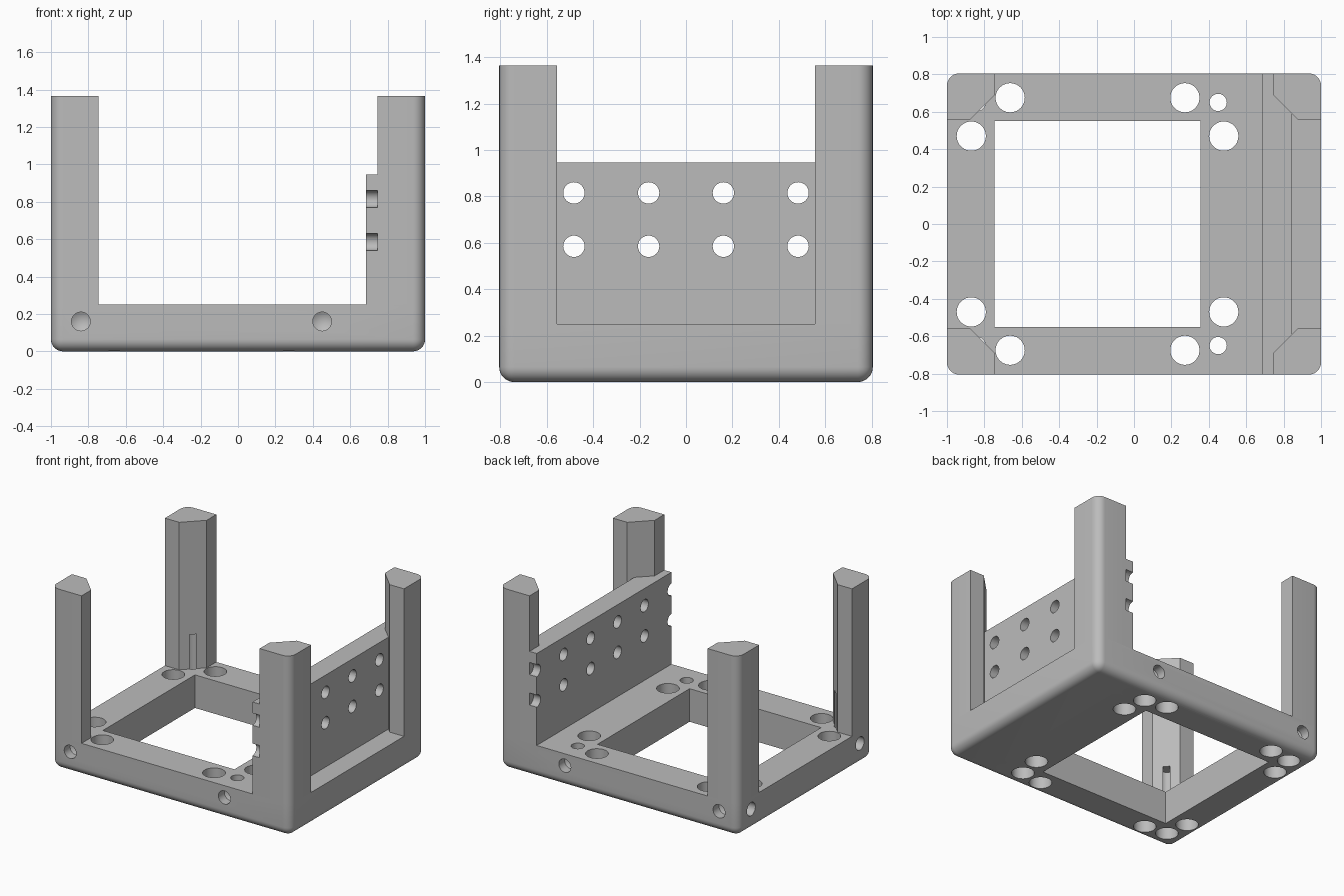
import bpy, bmesh, math
from mathutils import Vector

if "Cube" in bpy.data.objects:
    bpy.data.objects.remove(bpy.data.objects["Cube"])

grey = bpy.data.materials.new("plain_grey")
grey.use_nodes = True
grey.diffuse_color = (0.5, 0.5, 0.5, 1)
grey.node_tree.nodes["Principled BSDF"].inputs["Base Color"].default_value = (0.5, 0.5, 0.5, 1)

HALF_Y, HEIGHT, FLOOR, ROUND = 0.805, 1.365, 0.25, 0.065
POST_X, POST_Y, CHAMFER = 0.745, 0.555, 0.135
PIN_X, PIN_Y = 0.84, 0.65        # screw axes in the corners
FRAME_X = -0.195                 # centre of the square opening


def make(name, bm):
    bmesh.ops.recalc_face_normals(bm, faces=bm.faces)
    mesh = bpy.data.meshes.new(name)
    bm.to_mesh(mesh)
    bm.free()
    mesh.materials.append(grey)
    obj = bpy.data.objects.new(name, mesh)
    bpy.context.collection.objects.link(obj)
    return obj


def box(lo, hi):
    bm = bmesh.new()
    bmesh.ops.create_cube(bm, size=1)
    for v in bm.verts:
        v.co = Vector([hi[i] if v.co[i] > 0 else lo[i] for i in range(3)])
    return bm


def prism(name, outline, z0, z1):
    bm = bmesh.new()
    face = bm.faces.new([bm.verts.new((x, y, z0)) for x, y in outline])
    top = bmesh.ops.extrude_face_region(bm, geom=[face])["geom"]
    bmesh.ops.translate(bm, vec=(0, 0, z1 - z0),
                        verts=[g for g in top if isinstance(g, bmesh.types.BMVert)])
    return make(name, bm)


def drill(start, direction, radius, depth, tip=0.0):
    """Round cutter running from start, with an optional conical point."""
    bm = bmesh.new()
    bmesh.ops.create_cone(bm, cap_ends=True, segments=40, radius1=radius,
                          radius2=radius, depth=depth)
    bmesh.ops.translate(bm, verts=bm.verts, vec=(0, 0, depth / 2))
    if tip:
        end = max(bm.faces, key=lambda f: f.calc_center_median().z)
        point = bmesh.ops.poke(bm, faces=[end])["verts"][0]
        point.co.z += tip
    turn = Vector((0, 0, 1)).rotation_difference(Vector(direction)).to_matrix()
    for v in bm.verts:
        v.co = turn @ v.co + Vector(start)
    cutter = make("cutter", bm)
    cutter.hide_render = True
    return cutter


def cut(obj, cutters):
    for c in cutters:
        mod = obj.modifiers.new("cut", "BOOLEAN")
        mod.operation, mod.solver, mod.object = "DIFFERENCE", "EXACT", c
    bpy.context.view_layer.update()
    evaluated = obj.evaluated_get(bpy.context.evaluated_depsgraph_get())
    result = bpy.data.meshes.new_from_object(evaluated)
    obj.modifiers.clear()
    obj.data = result


# Base frame: rounded at the upright corners and around the bottom
bm = box((-1, -HALF_Y, 0), (1, HALF_Y, FLOOR))
edges = [e for e in bm.edges if min(v.co.z for v in e.verts) < 0.01]
bmesh.ops.bevel(bm, geom=edges, offset=ROUND, segments=8, profile=0.5, affect="EDGES")
base = make("base_frame", bm)

# Posts: rounded outer corner, chamfered inner corner
posts = {}
for sx, side in ((-1, "right"), (1, "left")):
    for sy, end in ((-1, "front"), (1, "back")):
        arc = [(1 - ROUND + ROUND * math.cos(a), HALF_Y - ROUND + ROUND * math.sin(a))
               for a in (i * math.pi / 16 for i in range(9))]
        outline = [(POST_X + CHAMFER, POST_Y), (1, POST_Y)] + arc + [
            (POST_X, HALF_Y), (POST_X, POST_Y + CHAMFER)]
        posts[sx, sy] = prism(f"{end}_{side}_post",
                              [(x * sx, y * sy) for x, y in outline], FLOOR, HEIGHT)

# Side wall: fits against the chamfers of the two posts
half = [(0.685, HALF_Y), (POST_X, HALF_Y), (POST_X, POST_Y + CHAMFER), (0.845, 0.59)]
wall = prism("side_wall", half + [(x, -y) for x, y in reversed(half)], FLOOR, 0.945)

# Cutters for the base
opening = make("cutter", box((FRAME_X - 0.55, -0.55, -1), (FRAME_X + 0.55, 0.55, 1)))
base_cuts, pins, tops = [opening], {}, {}
for sy in (-1, 1):
    for sx in (-1, 1):
        pin_x = FRAME_X + sx * 0.645
        # paired through holes, counterbore and narrow screw hole
        base_cuts.append(drill((FRAME_X + sx * 0.467, sy * 0.675, -0.1), (0, 0, 1), 0.078, 0.5))
        base_cuts.append(drill((FRAME_X + sx * 0.675, sy * 0.47, -0.1), (0, 0, 1), 0.078, 0.5))
        base_cuts.append(drill((pin_x, sy * PIN_Y, -0.1), (0, 0, 1), 0.078, 0.19))
        pins[sx, sy] = drill((pin_x, sy * PIN_Y, -0.1), (0, 0, 1), 0.046, 0.61)
        base_cuts.append(pins[sx, sy])
        # blind holes on the front and back
        base_cuts.append(drill((pin_x, sy * 0.9, 0.16), (0, -sy, 0), 0.05, 0.165, 0.03))
        # blind holes down from the post tops
        tops[sx, sy] = drill((sx * PIN_X, sy * PIN_Y, 1.5), (0, 0, -1), 0.05, 0.62, 0.02)
    # blind holes on the outer side
    base_cuts.append(drill((-1.1, sy * PIN_Y, 0.16), (1, 0, 0), 0.05, 0.165, 0.03))
cut(base, base_cuts)

for (sx, sy), post in posts.items():
    cut(post, [tops[sx, sy]] + ([pins[sx, sy]] if sx < 0 else []))

# Two rows of wall holes; the end ones are cut in half
wall_cuts = [drill((0.6, (i - 2.5) * 0.322, z), (1, 0, 0), 0.046, 0.4)
             for i in range(6) for z in (0.585, 0.815)]
cut(wall, wall_cuts + [tops[1, -1], tops[1, 1]])

# Remove the cutters and shade the round surfaces
for c in base_cuts + list(tops.values()) + wall_cuts:
    bpy.data.objects.remove(c)
bpy.ops.object.select_all(action="DESELECT")
for obj in [base, wall, *posts.values()]:
    obj.select_set(True)
bpy.context.view_layer.objects.active = base
bpy.ops.object.shade_smooth_by_angle(angle=math.radians(25))
